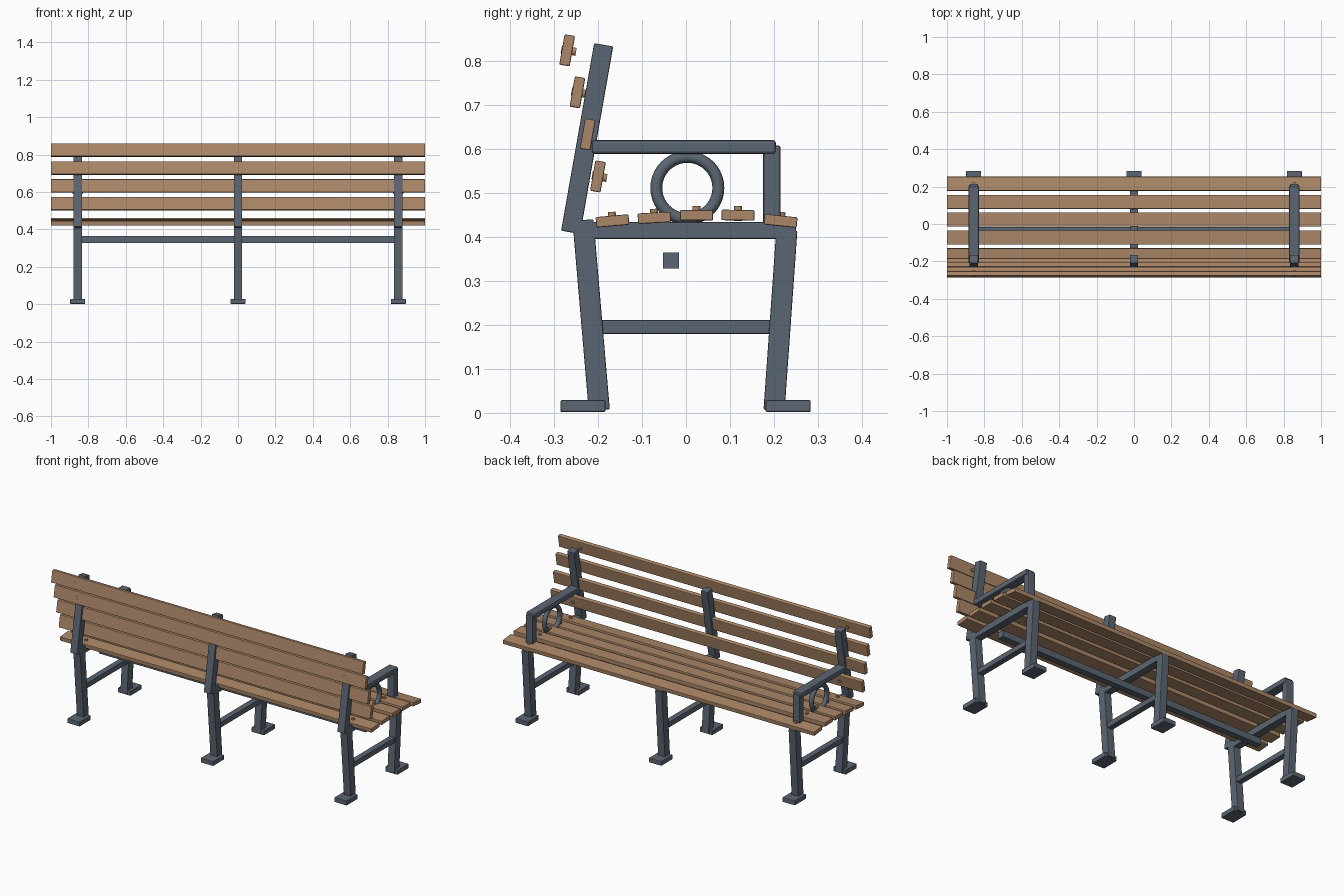
import bpy
import bmesh
import math
from mathutils import Matrix, Vector

cube = bpy.data.objects.get("Cube")
if cube:
    bpy.data.objects.remove(cube, do_unlink=True)


def material(name, rgb):
    mat = bpy.data.materials.new(name)
    mat.use_nodes = True
    mat.diffuse_color = (*rgb, 1)
    mat.node_tree.nodes["Principled BSDF"].inputs["Base Color"].default_value = (*rgb, 1)
    return mat


WOOD = material("warm wood", (0.41, 0.245, 0.138))
STEEL = material("slate grey steel", (0.105, 0.132, 0.168))


def finish(name, bm, mat, centre, angle=0):
    mesh = bpy.data.meshes.new(name)
    bm.to_mesh(mesh)
    bm.free()
    mesh.materials.append(mat)
    obj = bpy.data.objects.new(name, mesh)
    obj.location = centre
    obj.rotation_euler.x = angle
    bpy.context.collection.objects.link(obj)
    return obj


def box(name, centre, size, mat, angle=0, bevel=0.003):
    """Box tilted about the x axis, with softened edges."""
    bm = bmesh.new()
    bmesh.ops.create_cube(bm, size=1, matrix=Matrix.Diagonal((*size, 1)))
    obj = finish(name, bm, mat, centre, angle)
    mod = obj.modifiers.new("soft edges", "BEVEL")
    mod.width = bevel
    mod.segments = 2
    return obj


def bar(name, x, start, end, width, depth):
    """Steel bar between two (y, z) points."""
    a, b = Vector(start), Vector(end)
    d, mid = b - a, (a + b) / 2
    return box(name, (x, mid.x, mid.y), (width, depth, d.length), STEEL,
               math.atan2(-d.x, d.y))


def bolt(name, x, y, z, angle, axis):
    """Bolt through a slat, head standing proud on the far side."""
    bm = bmesh.new()
    bmesh.ops.create_cone(bm, cap_ends=True, segments=12, radius1=0.009,
                          radius2=0.009, depth=0.034,
                          matrix=Matrix.Translation((0, 0, 0.0035)))
    if axis == "y":
        angle -= math.pi / 2
    return finish(name, bm, WOOD, (x, y, z), angle)


def ring(name, x, y, z, major, minor, around=40, tube=14):
    """Torus standing in the yz plane, spun from a circle."""
    bm = bmesh.new()
    made = bmesh.ops.create_circle(
        bm, segments=tube, radius=minor,
        matrix=Matrix.Translation((0, major, 0)))
    bmesh.ops.spin(bm, geom=bm.edges[:], cent=(0, 0, 0), axis=(1, 0, 0),
                   angle=math.tau, steps=around, use_merge=True)
    bmesh.ops.remove_doubles(bm, verts=bm.verts[:], dist=0.0001)
    bmesh.ops.recalc_face_normals(bm, faces=bm.faces[:])
    for f in bm.faces:
        f.smooth = True
    return finish(name, bm, STEEL, (x, y, z))


END = 0.857
SIDES = (("left", END), ("right", -END))

# Three matching frames: legs, feet, seat bearer, stretcher and back post
for side, x in SIDES + (("middle", 0),):
    bar(side + "_rear_leg", x, (-0.197, 0.006), (-0.234, 0.438), 0.045, 0.048)
    bar(side + "_front_leg", x, (0.2, 0.006), (0.229, 0.415), 0.045, 0.048)
    box(side + "_rear_foot", (x, -0.234, 0.0155), (0.08, 0.102, 0.027), STEEL)
    box(side + "_front_foot", (x, 0.232, 0.0155), (0.08, 0.102, 0.027), STEEL)
    box(side + "_seat_bearer", (x, 0.015, 0.414), (0.044, 0.47, 0.038), STEEL)
    box(side + "_stretcher", (x, 0, 0.195), (0.035, 0.39, 0.031), STEEL)
    bar(side + "_back_post", x, (-0.262, 0.41), (-0.187, 0.836), 0.045, 0.044)

# Long rail under the seat
box("long_rail", (0, -0.034, 0.346), (2 * END, 0.037, 0.037), STEEL, bevel=0.001)

# Armrests with uprights and decorative rings at both ends
for side, x in SIDES:
    box(side + "_armrest", (x, -0.005, 0.604), (0.055, 0.418, 0.031), STEEL, bevel=0.006)
    box(side + "_arm_upright", (x, 0.195, 0.515), (0.045, 0.04, 0.185), STEEL, bevel=0.006)
    ring(side + "_arm_ring", x, 0.003, 0.511, 0.0705, 0.0135)

# Seat slats follow a gentle crown: y, z, tilt in degrees
seat = ((-0.167, 0.436, 5), (-0.072, 0.443, 3), (0.024, 0.449, 0),
        (0.118, 0.449, -1), (0.215, 0.436, -6))
for i, (y, z, tilt) in enumerate(seat, 1):
    angle = math.radians(tilt)
    box(f"seat_slat_{i}", (0, y, z), (2, 0.075, 0.024), WOOD, angle)
    for side, x in SIDES:
        bolt(f"{side}_seat_bolt_{i}", x, y, z, angle, "z")

# Backrest slats step outward as they rise
for i in range(4):
    y, z = -0.2 - 0.0233 * i, 0.537 + 0.0955 * i
    angle = math.radians(-10)
    box(f"back_slat_{i + 1}", (0, y, z), (2, 0.024, 0.07), WOOD, angle)
    for side, x in SIDES:
        bolt(f"{side}_back_bolt_{i + 1}", x, y, z, angle, "y")
